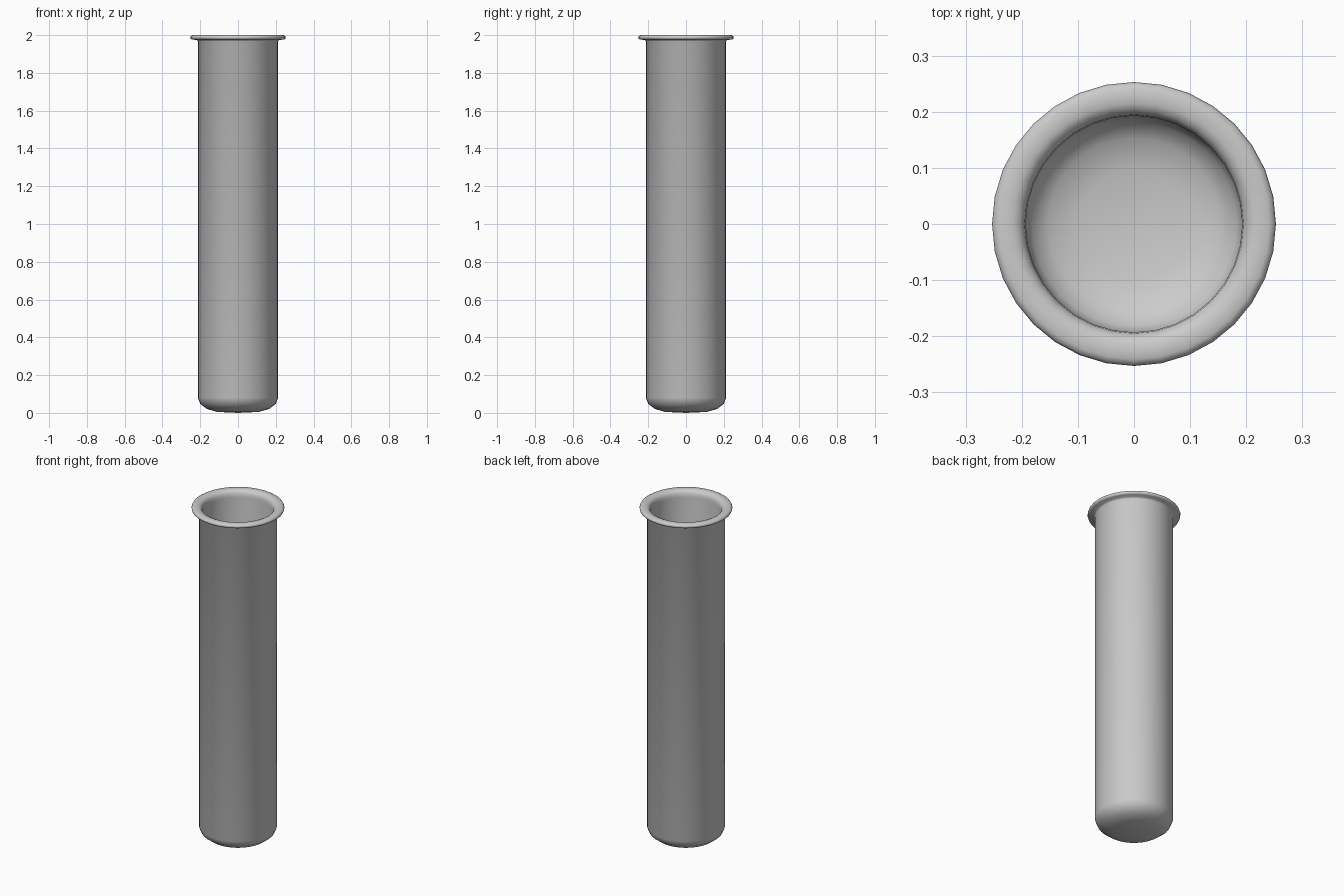
import bpy, bmesh, math

if "Cube" in bpy.data.objects:
    bpy.data.objects.remove(bpy.data.objects["Cube"])

SEG = 32

def lathe(name, profile):
    """Revolve an (r, z) profile around z; points with r = 0 become poles."""
    bm = bmesh.new()
    rings = []
    for r, z in profile:
        n = 1 if r == 0 else SEG
        rings.append([bm.verts.new((r * math.cos(2 * math.pi * i / SEG),
                                    r * math.sin(2 * math.pi * i / SEG), z))
                      for i in range(n)])
    for a, b in zip(rings, rings[1:]):
        for i in range(SEG):
            j = (i + 1) % SEG
            if len(a) == 1:
                bm.faces.new((a[0], b[j], b[i]))
            elif len(b) == 1:
                bm.faces.new((a[i], a[j], b[0]))
            else:
                bm.faces.new((a[i], a[j], b[j], b[i]))
    bmesh.ops.recalc_face_normals(bm, faces=bm.faces)
    mesh = bpy.data.meshes.new(name)
    bm.to_mesh(mesh)
    bm.free()
    mesh.shade_smooth()
    obj = bpy.data.objects.new(name, mesh)
    bpy.context.collection.objects.link(obj)
    return obj

# outside: rounded bottom and straight wall
outer = [(0, 0), (0.11, 0.005), (0.165, 0.021), (0.2, 0.048), (0.213, 0.08), (0.213, 1.968)]
# rolled lip
lip = [(0.218, 1.975), (0.243, 1.976), (0.251, 1.981), (0.253, 1.988),
       (0.25, 1.995), (0.241, 2.0), (0.215, 1.999), (0.203, 1.993), (0.195, 1.98)]
# inside: straight wall and rounded floor
inner = [(0.193, 1.96), (0.193, 0.09), (0.182, 0.062), (0.153, 0.039), (0.1, 0.025), (0, 0.02)]

lathe("tube", outer + lip + inner)
